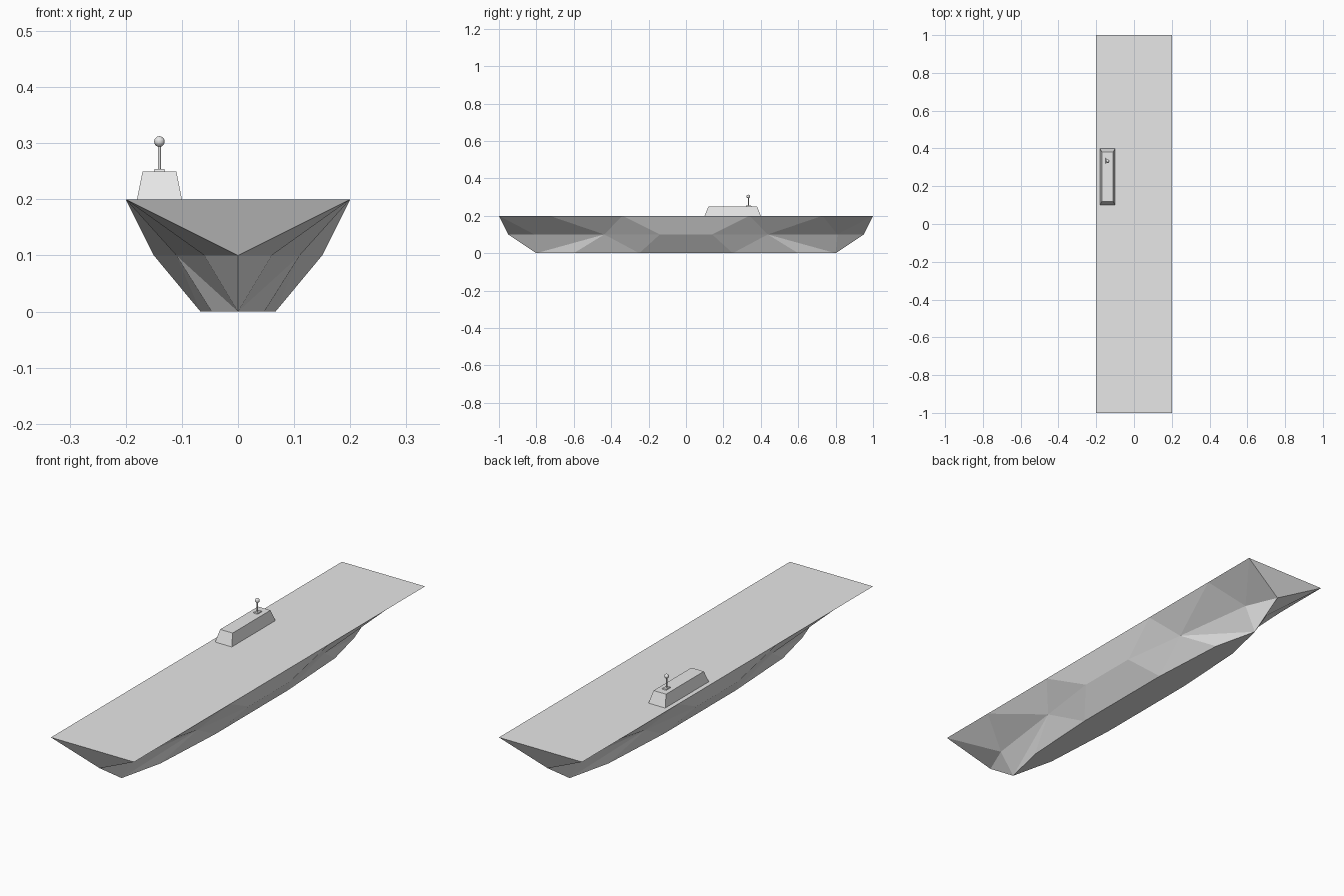
import bpy
import bmesh

if "Cube" in bpy.data.objects:
    bpy.data.objects.remove(bpy.data.objects["Cube"], do_unlink=True)

grey = bpy.data.materials.new("light grey")
grey.use_nodes = True
COLOR = (0.8, 0.8, 0.8, 1)
grey.diffuse_color = COLOR
grey.node_tree.nodes["Principled BSDF"].inputs["Base Color"].default_value = COLOR


def finish(name, bm):
    bmesh.ops.recalc_face_normals(bm, faces=bm.faces)
    mesh = bpy.data.meshes.new(name)
    bm.to_mesh(mesh)
    bm.free()
    mesh.materials.append(grey)
    obj = bpy.data.objects.new(name, mesh)
    bpy.context.collection.objects.link(obj)
    return obj


def tapered_box(name, centre, size, top_size):
    """Box standing on centre, narrowing to top_size."""
    bm = bmesh.new()
    bmesh.ops.create_cube(bm, size=1)
    for v in bm.verts:
        w, d = top_size if v.co.z > 0 else size[:2]
        v.co = (centre[0] + v.co.x * w, centre[1] + v.co.y * d,
                centre[2] + (v.co.z + 0.5) * size[2])
    return finish(name, bm)


# Hull: one quarter, from stern tip to midships, in three levels
DECK, CHINE, KEEL = 0.2, 0.1, 0.0
deck_pts = [(0, 1), (0.2, 1), (0.2, 0.73), (0.2, 0.34), (0.2, 0)]
chine_pts = [(0, 0.95), (0.06, 0.81), (0.11, 0.437), (0.15, 0.14), (0.15, 0)]
keel_pts = [(0, 0.8), (0.047, 0.6), (0.067, 0.25), (0.067, 0)]

bm = bmesh.new()
d, c, k = [[bm.verts.new((x, y, z)) for x, y in pts] for pts, z in
           ((deck_pts, DECK), (chine_pts, CHINE), (keel_pts, KEEL))]
deck_mid = bm.verts.new((0, 0, DECK))
keel_mid = bm.verts.new((0, 0, KEEL))

# Flared upper sides and raked end
for face in ((d[0], d[1], c[0]), (d[1], c[1], c[0]), (d[1], d[2], c[1]),
             (d[2], c[2], c[1]), (d[2], d[3], c[2]), (d[3], c[3], c[2]),
             (d[3], d[4], c[4], c[3])):
    bm.faces.new(face)
# Lower sides
for face in ((c[0], c[1], k[0]), (c[1], c[2], k[0]), (c[2], k[1], k[0]),
             (c[2], k[2], k[1]), (c[2], c[3], k[2]),
             (c[3], c[4], k[3], k[2])):
    bm.faces.new(face)
# Flat deck and flat bottom
bm.faces.new([deck_mid] + d)
bm.faces.new([keel_mid] + k)
bmesh.ops.recalc_face_normals(bm, faces=bm.faces)
if next(f for f in bm.faces if deck_mid in f.verts).normal.z < 0:
    bmesh.ops.reverse_faces(bm, faces=bm.faces)

# Complete the hull by mirroring across both centre planes
for axis in (0, 1):
    geom = bm.verts[:] + bm.edges[:] + bm.faces[:]
    copy = bmesh.ops.duplicate(bm, geom=geom)["geom"]
    for v in copy:
        if isinstance(v, bmesh.types.BMVert):
            v.co[axis] *= -1
    bmesh.ops.remove_doubles(bm, verts=bm.verts, dist=0.0001)
bmesh.ops.dissolve_limit(bm, angle_limit=0.001, verts=bm.verts, edges=bm.edges)
finish("hull", bm)

# Control tower on the right-hand deck edge
tapered_box("control_tower", (-0.14, 0.25, DECK), (0.08, 0.3, 0.05), (0.06, 0.26))
tapered_box("mast_base", (-0.14, 0.335, 0.25), (0.02, 0.03, 0.004), (0.018, 0.027))

# Mast with a ball on top
bpy.ops.mesh.primitive_cylinder_add(vertices=12, radius=0.0025, depth=0.046,
                                    location=(-0.14, 0.333, 0.275))
mast = bpy.context.object
mast.name = "mast"
bpy.ops.mesh.primitive_uv_sphere_add(segments=16, ring_count=10, radius=0.0095,
                                     location=(-0.14, 0.333, 0.303))
ball = bpy.context.object
ball.name = "mast_ball"
for part in (mast, ball):
    part.data.materials.append(grey)
